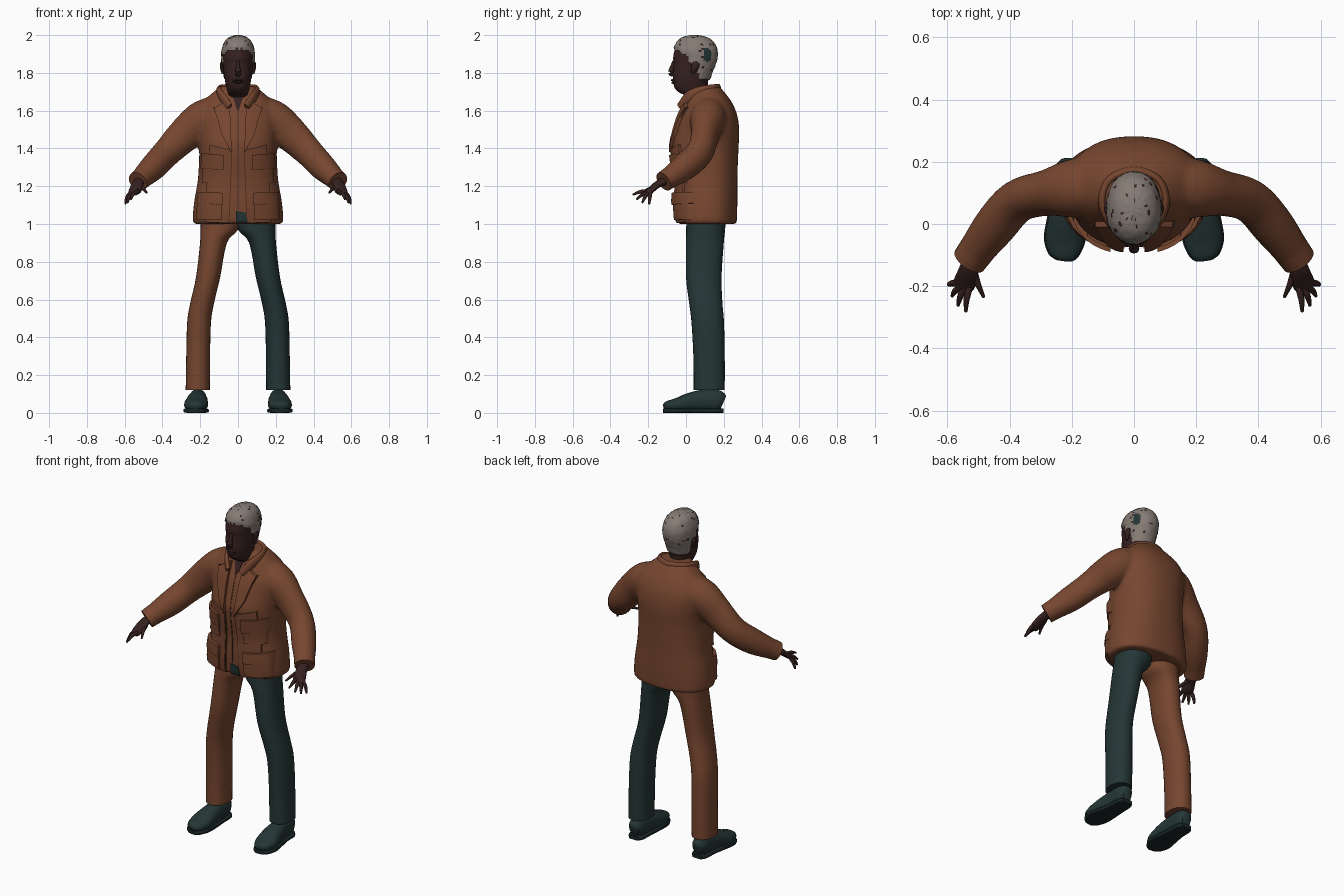
import bpy, bmesh, math, random
from mathutils import Vector
from mathutils.bvhtree import BVHTree

if "Cube" in bpy.data.objects:
    bpy.data.objects.remove(bpy.data.objects["Cube"])

random.seed(4)


def material(name, rgb):
    m = bpy.data.materials.new(name)
    m.diffuse_color = (*rgb, 1)
    m.use_nodes = True
    m.node_tree.nodes["Principled BSDF"].inputs["Base Color"].default_value = m.diffuse_color
    return m


BROWN = material("brown_cloth", (0.185, 0.062, 0.029))
TEAL = material("dark_teal_cloth", (0.018, 0.036, 0.036))
SOLE = material("sole_dark", (0.010, 0.019, 0.020))
SKIN = material("dark_skin", (0.036, 0.015, 0.014))
HAIR = material("grey_hair", (0.235, 0.200, 0.175))
SEAM = material("seam_brown", (0.085, 0.028, 0.014))


def catmull(keys, steps):
    """Smooth interpolation through a list of tuples."""
    out = []
    for i in range(len(keys) - 1):
        a, b = keys[max(i - 1, 0)], keys[i]
        c, d = keys[i + 1], keys[min(i + 2, len(keys) - 1)]
        for k in range(steps):
            t = k / steps
            out.append([0.5 * (2 * q + (r - p) * t + (2 * p - 5 * q + 4 * r - s) * t * t
                               + (3 * q - p - 3 * r + s) * t ** 3)
                        for p, q, r, s in zip(a, b, c, d)])
    return out + [list(keys[-1])]


def loft(bm, keys, n=20, steps=4, level=False, power=2.0):
    """Rings (x, y, z, ra, rb); level rings stay horizontal."""
    ks = catmull(keys, steps)
    pts = [Vector(k[:3]) for k in ks]
    rings = []
    for i, k in enumerate(ks):
        if level:
            side, up = Vector((1, 0, 0)), Vector((0, 1, 0))
        else:
            t = (pts[min(i + 1, len(pts) - 1)] - pts[max(i - 1, 0)]).normalized()
            side = t.cross(Vector((0, 0, 1))).normalized()
            up = side.cross(t)
        ring = []
        for j in range(n):
            a = math.tau * j / n
            c, s = math.cos(a), math.sin(a)
            c = math.copysign(abs(c) ** (2 / power), c)
            s = math.copysign(abs(s) ** (2 / power), s)
            ring.append(bm.verts.new(pts[i] + side * c * k[3] + up * s * k[4]))
        rings.append(ring)
    for r0, r1 in zip(rings, rings[1:]):
        for j in range(n):
            bm.faces.new((r0[j], r0[(j + 1) % n], r1[(j + 1) % n], r1[j]))
    bm.faces.new(rings[0])
    bm.faces.new(rings[-1])


def finish(name, bm, *mats, angle=50):
    bmesh.ops.recalc_face_normals(bm, faces=bm.faces)
    me = bpy.data.meshes.new(name)
    bm.to_mesh(me)
    bm.free()
    for m in mats:
        me.materials.append(m)
    me.polygons.foreach_set("use_smooth", [True] * len(me.polygons))
    me.set_sharp_from_angle(angle=math.radians(angle))
    ob = bpy.data.objects.new(name, me)
    bpy.context.collection.objects.link(ob)
    return ob


def tube(name, mat, keys, **kw):
    bm = bmesh.new()
    loft(bm, keys, **kw)
    return finish(name, bm, mat)


def body_key(z, rx, front, back):
    return (0, (front + back) / 2, z, rx, (back - front) / 2)


def flip(keys, s):
    return [(s * k[0], *k[1:]) for k in keys]


# jacket body with sleeves, fused into one cloth surface
bm = bmesh.new()
loft(bm, [body_key(*k) for k in (
    (1.00, .236, -.045, .268), (1.03, .240, -.05, .27), (1.12, .232, -.055, .272),
    (1.24, .212, -.055, .272), (1.40, .205, -.075, .278), (1.50, .212, -.055, .282),
    (1.58, .215, -.03, .27), (1.64, .19, .0, .245), (1.69, .14, .02, .21),
    (1.73, .09, .035, .175))], n=48, level=True, power=2.3)
SLEEVE = [(.10, .125, 1.60, .085, .085), (.19, .115, 1.555, .095, .098), (.28, .10, 1.475, .074, .092),
          (.375, .073, 1.38, .07, .078), (.45, -.01, 1.30, .069, .072), (.525, -.11, 1.23, .054, .052)]
for s in (1, -1):
    loft(bm, flip(SLEEVE, s), n=28)
jacket = finish("jacket", bm, BROWN)
mod = jacket.modifiers.new("fuse", 'REMESH')
mod.mode, mod.voxel_size, mod.use_smooth_shade = 'VOXEL', 0.012, True
mod = jacket.modifiers.new("soften", 'SMOOTH')
mod.factor, mod.iterations = 0.5, 4
tree = BVHTree.FromObject(jacket, bpy.context.evaluated_depsgraph_get())


def panel(name, mat, corners, thick, n=8):
    """Four (x, z) corners draped on the jacket front."""
    a, b, c, d = [Vector(p) for p in corners]
    bm = bmesh.new()
    layers = []
    for depth in (thick, -.01):
        grid = []
        for i in range(n + 1):
            for j in range(n + 1):
                p = a.lerp(b, i / n).lerp(d.lerp(c, i / n), j / n)
                hit = tree.ray_cast(Vector((p.x, -1, p.y)), Vector((0, 1, 0)))[0]
                if hit is None:
                    hit = tree.find_nearest(Vector((p.x, 0, p.y)))[0]
                grid.append(bm.verts.new((p.x, hit.y - depth, p.y)))
        layers.append(grid)
    w = n + 1
    for g in layers:
        for i in range(n):
            for j in range(n):
                q = i * w + j
                bm.faces.new((g[q], g[q + 1], g[q + w + 1], g[q + w]))
    f, k = layers
    rim = ([i * w for i in range(n)] + [n * w + j for j in range(n)]
           + [(n - i) * w + n for i in range(n)] + [n - j for j in range(n)])
    for p, q in zip(rim, rim[1:] + rim[:1]):
        bm.faces.new((f[p], f[q], k[q], k[p]))
    return finish(name, bm, mat, angle=40)


# jacket fronts, lapels, pockets and seams
PARTS = [
    ("jacket_front", BROWN, ((.035, 1.39), (.15, 1.42), (.18, 1.01), (.05, 1.005)), .010),
    ("lapel", BROWN, ((.045, 1.665), (.125, 1.615), (.085, 1.47), (.033, 1.38)), .018),
    ("lapel_seam", SEAM, ((.125, 1.62), (.131, 1.617), (.040, 1.378), (.034, 1.378)), .013),
    ("opening_seam", SEAM, ((.030, 1.39), (.035, 1.39), (.050, 1.005), (.045, 1.005)), .006),
    ("chest_pocket", BROWN, ((.08, 1.31), (.19, 1.31), (.19, 1.22), (.08, 1.22)), .018),
    ("chest_flap", BROWN, ((.075, 1.365), (.195, 1.375), (.198, 1.295), (.075, 1.285)), .026),
    ("hip_pocket", BROWN, ((.085, 1.15), (.215, 1.15), (.222, 1.025), (.085, 1.02)), .022),
    ("hip_flap", BROWN, ((.08, 1.165), (.215, 1.17), (.22, 1.11), (.08, 1.10)), .030)]
for s, label in ((1, "right"), (-1, "left")):
    for name, mat, corners, thick in PARTS:
        panel(f"{name}_{label}", mat, [(s * x, z) for x, z in corners], thick)
panel("trouser_fly", TEAL, ((-.01, 1.07), (.04, 1.06), (.05, 1.005), (-.01, 1.005)), .008)
panel("shirt_placket", SEAM, ((-.003, 1.60), (.003, 1.60), (.003, 1.08), (-.003, 1.08)), .003)
panel("open_neck", SKIN, ((-.035, 1.70), (.035, 1.70), (.004, 1.60), (-.004, 1.60)), .006)

# collar
half = [(.045, -.032, 1.62, .012, .022), (.085, .015, 1.675, .013, .028), (.102, .08, 1.70, .014, .03),
        (.075, .145, 1.71, .014, .03)]
tube("collar", BROWN, flip(half, -1) + [(0, .172, 1.712, .014, .03)] + half[::-1], n=14)

# head and hair, hair faces chosen by a hairline rule
HEAD = [(1.60, .062, .01, .13), (1.67, .058, .008, .12), (1.695, .054, -.035, .115), (1.72, .06, -.06, .115),
        (1.76, .069, -.068, .118), (1.80, .075, -.068, .13), (1.85, .079, -.065, .150), (1.88, .081, -.068, .158),
        (1.92, .078, -.060, .158), (1.96, .064, -.042, .138), (1.982, .04, -.012, .105), (1.991, .008, .03, .06)]


def in_hair(p):
    line = 1.925 - 1.2 * max(0, abs(p.x) - .05)
    if p.y > .02:
        line = 1.845
    if p.y > .065:
        line = 1.765
    return p.z > line


bm = bmesh.new()
loft(bm, [body_key(*k) for k in HEAD], n=48, level=True, power=2.15)
bm.normal_update()
bmesh.ops.recalc_face_normals(bm, faces=bm.faces)
for f in bm.faces:
    c = f.calc_center_median()
    if in_hair(c):
        f.material_index = 1
        if c.x > 0 and ((c.y - .11) / .02) ** 2 + ((c.z - 1.895) / .036) ** 2 < 1:
            f.material_index = 2
        elif random.random() < .035:
            f.material_index = 0
puffed = [(v, v.normal.copy()) for v in bm.verts if in_hair(v.co)]
for v, nrm in puffed:
    v.co += nrm * random.uniform(.007, .0105)
finish("head", bm, SKIN, HAIR, TEAL)

# face features
tube("nose", SKIN, [(0, -.062, 1.865, .007, .008), (0, -.073, 1.83, .010, .012),
                    (0, -.080, 1.80, .017, .015), (0, -.068, 1.787, .012, .008)], n=12)
tube("upper_lip", SKIN, [(-.028, -.06, 1.758, .006, .004), (0, -.071, 1.762, .009, .006),
                         (.028, -.06, 1.758, .006, .004)], n=10)
tube("lower_lip", SKIN, [(-.025, -.06, 1.752, .006, .004), (0, -.069, 1.748, .009, .006),
                         (.025, -.06, 1.752, .006, .004)], n=10)

# trousers, shoes, ears, cuffs and hands on each side
LEG = [(.098, .108, 1.06, .098, .105), (.10, .104, .97, .099, .103), (.130, .100, .90, .071, .100),
       (.158, .094, .72, .064, .094), (.190, .105, .58, .063, .088), (.206, .115, .48, .063, .086),
       (.211, .122, .30, .063, .083), (.213, .123, .12, .064, .082)]
SHOE = [(.228, -.118, .036, .022, .012), (.226, -.100, .038, .045, .025), (.223, -.05, .042, .063, .036),
        (.217, .02, .056, .058, .050), (.213, .10, .066, .048, .058), (.213, .17, .064, .045, .056),
        (.213, .198, .055, .028, .036)]
PALM = [(.518, -.10, 1.232, .027, .024), (.532, -.15, 1.21, .032, .019),
        (.545, -.19, 1.175, .036, .015), (.552, -.208, 1.162, .030, .010)]
FINGERS = {"index": ((.527, -.198, 1.175), (.541, -.282, 1.155)),
           "middle": ((.543, -.203, 1.168), (.566, -.262, 1.13)),
           "ring": ((.558, -.200, 1.165), (.585, -.232, 1.112)),
           "little": ((.570, -.188, 1.165), (.597, -.195, 1.105)),
           "thumb": ((.515, -.145, 1.20), (.483, -.235, 1.165))}
for s, label, cloth in ((1, "right", TEAL), (-1, "left", BROWN)):
    tube(f"trouser_leg_{label}", cloth, flip(LEG, s), n=28, level=True, power=2.2)
    tube(f"shoe_{label}", TEAL, flip(SHOE, s), n=20, power=2.3)
    tube(f"shoe_sole_{label}", SOLE, flip([(x, y, .012, a + .004, .012) for x, y, z, a, b in SHOE], s),
         n=20, power=5)
    tube(f"ear_{label}", SKIN, flip([(.080, .035, 1.795, .006, .008), (.085, .045, 1.82, .009, .017),
                                     (.087, .05, 1.845, .009, .020), (.082, .045, 1.865, .005, .010)], s),
         n=12, level=True)
    tube(f"sleeve_cuff_{label}", BROWN, flip([(.490, -.062, 1.262, .060, .059),
                                              (.530, -.118, 1.225, .056, .054)], s), n=24)
    bm = bmesh.new()
    loft(bm, flip(PALM, s), n=16)
    for a, b in FINGERS.values():
        mid = Vector(a).lerp(Vector(b), .5) + Vector((.004, 0, .006))
        r = .0105
        loft(bm, flip([(*a, r, r), (*mid, r * .95, r * .95), (*b, r * .5, r * .5)], s), n=10)
    finish(f"hand_{label}", bm, SKIN)
